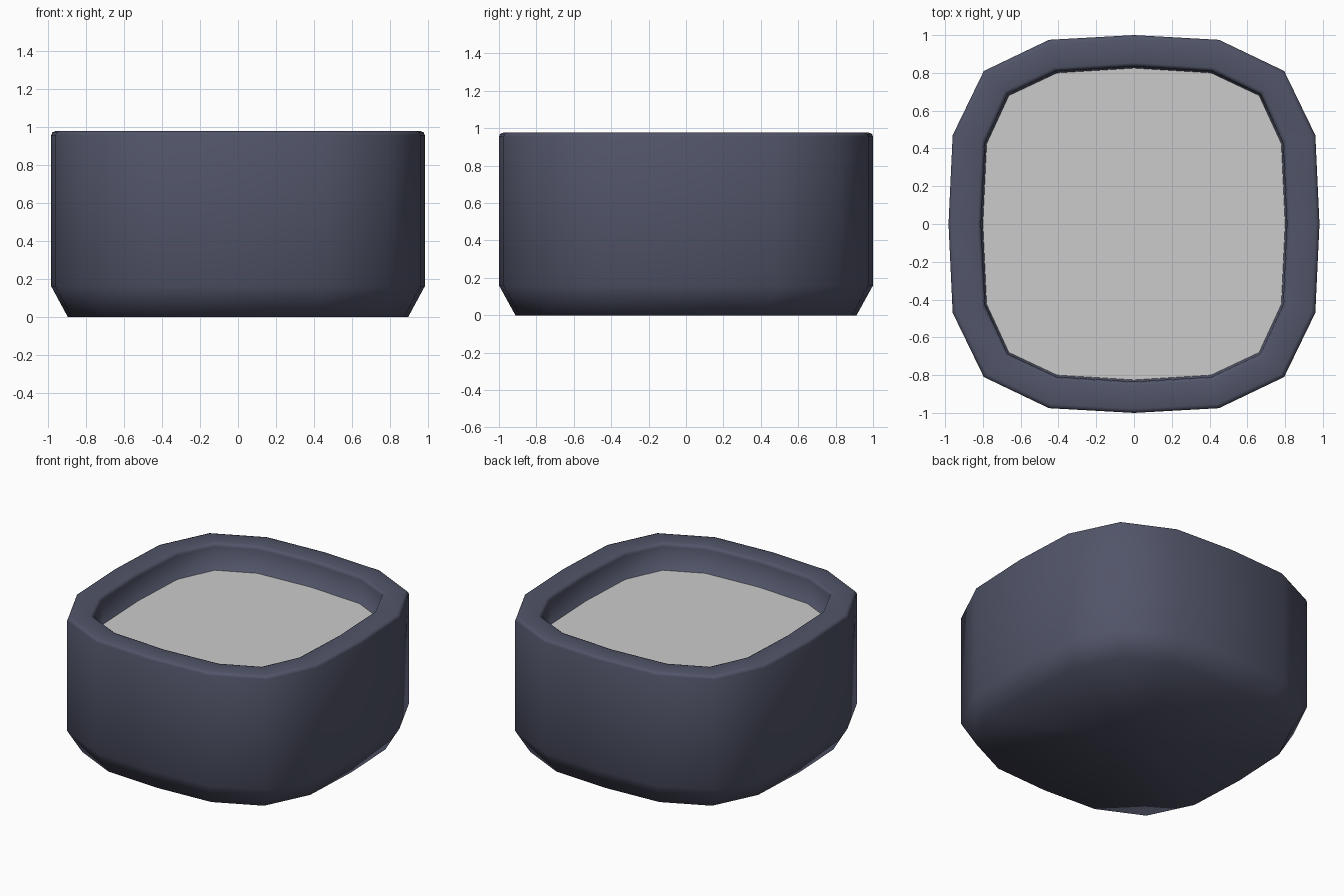
import bpy, bmesh

if "Cube" in bpy.data.objects:
    bpy.data.objects.remove(bpy.data.objects["Cube"])

# Quarter outlines (from +x axis to +y axis), mirrored into full 16-sided rings
OUTER = [(0.982, 0), (0.96, 0.47), (0.795, 0.81), (0.45, 0.975), (0, 1.0)]
INNER = [(0.80, 0), (0.78, 0.425), (0.662, 0.68), (0.407, 0.80), (0, 0.825)]
FILL_Z = 0.785


def full_ring(quarter):
    a = quarter
    b = [(-x, y) for x, y in reversed(a[:-1])]
    half = a + b
    return half + [(-x, -y) for x, y in half[1:-1]]


def add_object(name, bm, color=None):
    bmesh.ops.recalc_face_normals(bm, faces=bm.faces)
    for f in bm.faces:
        f.smooth = True
    mesh = bpy.data.meshes.new(name)
    bm.to_mesh(mesh)
    bm.free()
    obj = bpy.data.objects.new(name, mesh)
    bpy.context.collection.objects.link(obj)
    if color:
        mat = bpy.data.materials.new(name + "_material")
        mat.diffuse_color = color
        mat.use_nodes = True
        mat.node_tree.nodes["Principled BSDF"].inputs["Base Color"].default_value = mat.diffuse_color
        mesh.materials.append(mat)
    return obj


# Pot body: outline, scale and height of every ring from base to recess floor
outer, inner = full_ring(OUTER), full_ring(INNER)
profile = [
    (outer, 0.912, 0.0), (outer, 1.0, 0.16),
    (outer, 1.0, 0.955), (outer, 0.994, 0.97), (outer, 0.978, 0.976),
    (inner, 1.035, 0.976), (inner, 1.018, 0.97), (inner, 1.012, 0.95),
    (inner, 1.0, FILL_Z - 0.004),
]
bm = bmesh.new()
rings = [[bm.verts.new((x * s, y * s, z)) for x, y in pts] for pts, s, z in profile]
n = len(outer)
for lo, hi in zip(rings, rings[1:]):
    for i in range(n):
        j = (i + 1) % n
        bm.faces.new((lo[i], lo[j], hi[j], hi[i]))
caps = [bm.faces.new(rings[0]), bm.faces.new(rings[-1])]
bmesh.ops.poke(bm, faces=caps)
add_object("pot_body", bm, (0.083, 0.09, 0.14, 1))

# Flat filling surface sunk below the rim
bm = bmesh.new()
bm.faces.new([bm.verts.new((x, y, FILL_Z)) for x, y in inner])
fill = add_object("soil_surface", bm)
if fill.data.polygons[0].normal.z < 0:
    fill.data.flip_normals()
